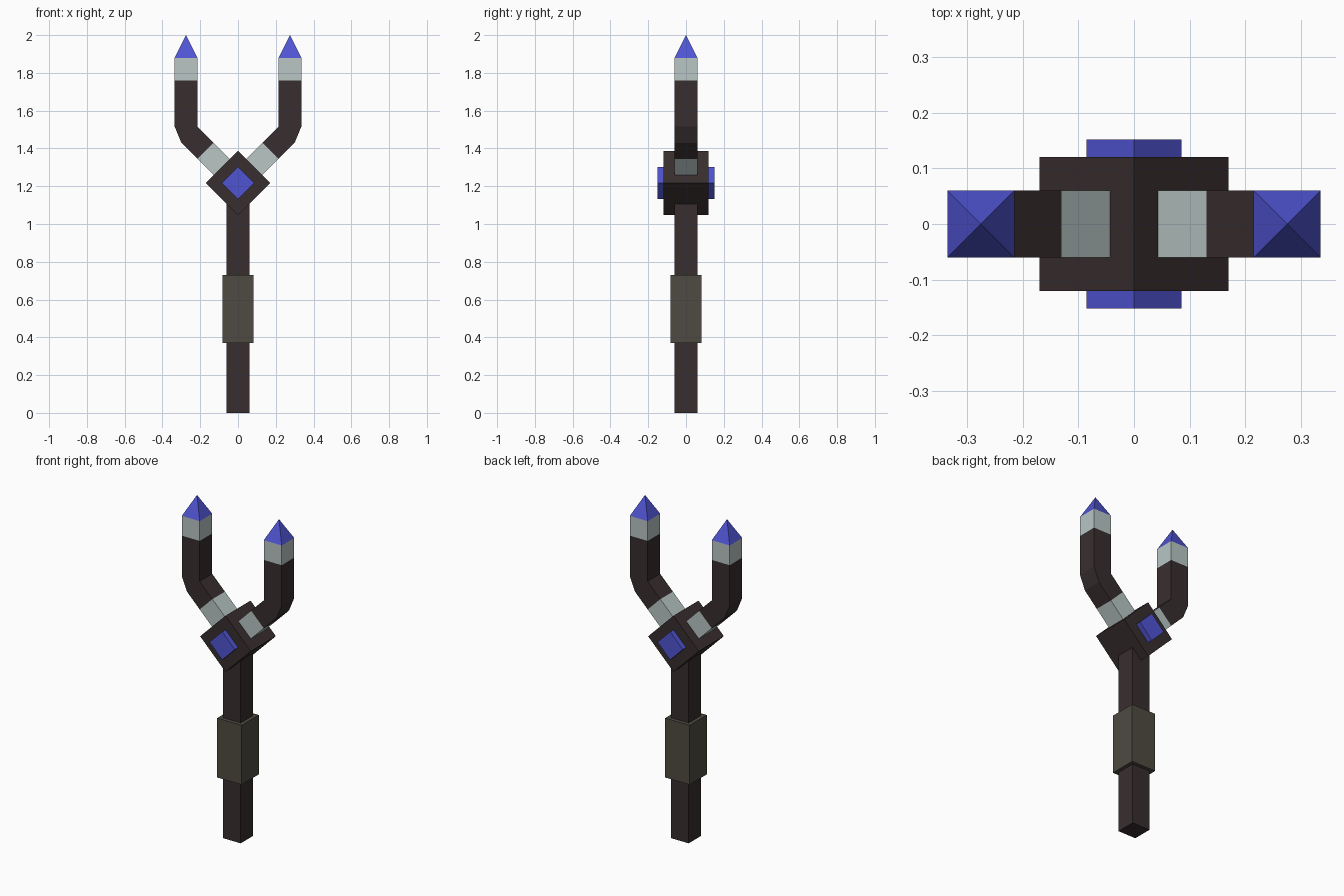
import bpy, bmesh, math
from mathutils import Matrix

if "Cube" in bpy.data.objects:
    bpy.data.objects.remove(bpy.data.objects["Cube"])


def material(name, rgb):
    m = bpy.data.materials.new(name)
    m.diffuse_color = (*rgb, 1.0)
    m.use_nodes = True
    m.node_tree.nodes["Principled BSDF"].inputs["Base Color"].default_value = m.diffuse_color
    return m


WOOD = material("dark wood", (0.040, 0.027, 0.028))
SILVER = material("pale silver", (0.479, 0.565, 0.558))
GEM = material("blue gem", (0.080, 0.089, 0.645))
GRIP = material("olive leather", (0.076, 0.070, 0.053))


def finish(name, bm, mats):
    bmesh.ops.recalc_face_normals(bm, faces=bm.faces)
    me = bpy.data.meshes.new(name)
    bm.to_mesh(me)
    bm.free()
    for m in mats:
        me.materials.append(m)
    ob = bpy.data.objects.new(name, me)
    bpy.context.collection.objects.link(ob)
    return ob


def box(name, size, z, mat, turn=0.0):
    """Box centred at (0, 0, z), turned about the y axis."""
    bm = bmesh.new()
    bmesh.ops.create_cube(bm, size=1.0, matrix=Matrix.Translation((0, 0, z))
                          @ Matrix.Rotation(turn, 4, 'Y') @ Matrix.Diagonal((*size, 1)))
    return finish(name, bm, [mat])


# Shaft and grip
box("shaft", (0.12, 0.12, 1.15), 0.575, WOOD)
box("grip", (0.164, 0.164, 0.36), 0.55, GRIP)

# Diamond hub with a gem showing on front and back
HUB_Z, ROOT2 = 1.217, math.sqrt(2)
box("hub", (0.17 * ROOT2, 0.24, 0.17 * ROOT2), HUB_Z, WOOD, math.pi / 4)
box("hub_gem", (0.085 * ROOT2, 0.304, 0.085 * ROOT2), HUB_Z, GEM, math.pi / 4)

# Prong: square rings given as inner and outer (x, z), swept from hub to tip
W = 0.06
D = 0.085  # 45 degree step equal to the prong width
rings = [((x, z), (x + D, z - D)) for x, z in ((0.03, 1.33), (0.13, 1.43), (0.215, 1.515))]
rings += [((0.215, z), (0.335, z)) for z in (1.515, 1.76, 1.88)]
bands = [1, 0, 0, 0, 1]  # material of each section

bm = bmesh.new()
# The inner corner of the bend is shared by two rings, so it is welded below
loops = [[bm.verts.new((x, y, z)) for (x, z), y in
          ((i, -W), (o, -W), (o, W), (i, W))] for i, o in rings]
for a, b, m in zip(loops, loops[1:], bands):
    for k in range(4):
        n = (k + 1) % 4
        bm.faces.new((a[k], a[n], b[n], b[k])).material_index = m
bm.faces.new(loops[0]).material_index = 1
# Pointed gem tip
apex = bm.verts.new((0.275, 0, 2.0))
for k in range(4):
    bm.faces.new((loops[-1][k], loops[-1][(k + 1) % 4], apex)).material_index = 2
bmesh.ops.remove_doubles(bm, verts=bm.verts, dist=0.0001)
prong = finish("prongs", bm, [WOOD, SILVER, GEM])
mirror = prong.modifiers.new("mirror", 'MIRROR')
mirror.use_axis[0] = True
